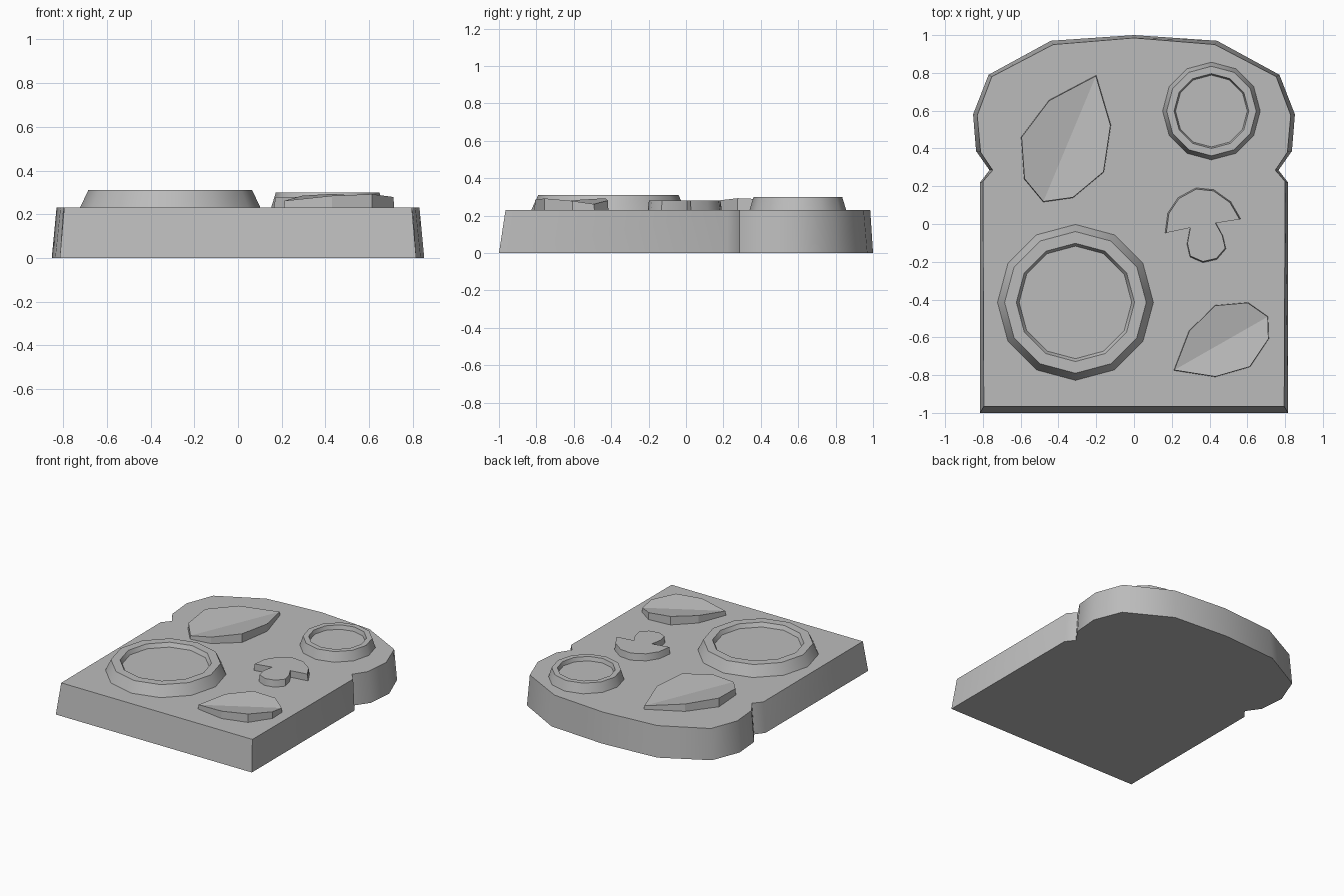
import bpy
import math
from mathutils import Vector

if "Cube" in bpy.data.objects:
    bpy.data.objects.remove(bpy.data.objects["Cube"], do_unlink=True)

grey = bpy.data.materials.new("plain grey")
grey.use_nodes = True
grey.diffuse_color = (0.5, 0.5, 0.5, 1)
grey.node_tree.nodes["Principled BSDF"].inputs["Base Color"].default_value = grey.diffuse_color

SURFACE = 0.23   # height of the slice's upper face
SEAT = 0.225     # toppings start slightly sunk into it


def add_object(name, verts, faces, smooth=True):
    mesh = bpy.data.meshes.new(name)
    mesh.from_pydata(verts, [], faces)
    mesh.materials.append(grey)
    obj = bpy.data.objects.new(name, mesh)
    bpy.context.collection.objects.link(obj)
    if smooth:
        bpy.ops.object.select_all(action="DESELECT")
        obj.select_set(True)
        bpy.context.view_layer.objects.active = obj
        bpy.ops.object.shade_smooth_by_angle(angle=math.radians(46))
    return obj


def loft(name, loops, smooth=True, caps=None):
    """Join equal counter-clockwise loops with quads, and cap both ends."""
    n = len(loops[0])
    verts = [v for loop in loops for v in loop]
    faces = [(k * n + i, k * n + (i + 1) % n, (k + 1) * n + (i + 1) % n, (k + 1) * n + i)
             for k in range(len(loops) - 1) for i in range(n)]
    last = (len(loops) - 1) * n
    faces.append(tuple(reversed(range(n))))
    for cap in caps or [range(n)]:
        faces.append(tuple(last + i for i in cap))
    return add_object(name, verts, faces, smooth)


def scaled(points, factor):
    centre = sum((Vector(p) for p in points), Vector((0, 0))) / len(points)
    return [centre + (Vector(p) - centre) * factor for p in points]


def level(points, z):
    return [(p[0], p[1], z) for p in points]


def mirrored(half):
    """Complete an outline from its right half, listed front to back centre."""
    return half + [(-x, y) for x, y in reversed(half[:-1])]


# Bread slice: tapered block with a domed crust and side notches
base = mirrored([(.815, -1), (.815, .22), (.765, .285), (.836, .386),
                 (.852, .58), (.77, .79), (.44, .97), (0, 1)])
top = mirrored([(.795, -.965), (.80, .225), (.748, .285), (.812, .38),
                (.83, .575), (.753, .78), (.428, .95), (0, .985)])
loft("bread_slice", [level(base, 0), level(top, SURFACE)])


# Round slices: twelve-sided tapered rings with a sunken middle
def round_slice(name, x, y, rings):
    loops = []
    for radius, z in rings:
        angles = [math.tau * i / 12 for i in range(12)]
        loops.append([(x + radius * math.cos(a), y + radius * math.sin(a), z) for a in angles])
    loft(name, loops)


round_slice("large_round_slice", -.31, -.415,
            [(.415, SEAT), (.375, .31), (.313, .31), (.298, .28)])
round_slice("small_round_slice", .41, .598,
            [(.26, SEAT), (.237, .30), (.198, .30), (.19, .27)])


# Leaves: eight-sided prisms whose top folds down along the midrib
def leaf(name, outline, fold_end, rib_z):
    upper = scaled(outline, .988)
    start = upper[0]
    rib = (upper[fold_end] - start).normalized()
    tops = [(p.x, p.y, rib_z + .165 * abs(rib.cross(p - start))) for p in upper]
    n = len(outline)
    halves = [range(fold_end + 1), [*range(fold_end, n), 0]]
    loft(name, [level(outline, SEAT), tops], smooth=False, caps=halves)


leaf("back_leaf", [(-.2, .788), (-.45, .656), (-.598, .46), (-.582, .238),
                   (-.481, .116), (-.323, .138), (-.159, .275), (-.122, .524)], 4, .255)
leaf("front_leaf", [(.21, -.775), (.43, -.81), (.614, -.757), (.714, -.608),
                    (.71, -.49), (.603, -.415), (.43, -.43), (.291, -.565)], 4, .262)

# Mushroom slice: half-round cap on a rounded stem
mushroom = [(.164, -.048), (.296, -.02), (.28, -.106), (.296, -.175), (.365, -.205),
            (.439, -.188), (.487, -.132), (.471, -.063), (.434, .005), (.566, .026),
            (.513, .118), (.423, .182), (.328, .192), (.233, .14), (.178, .058)]
loft("mushroom_slice", [level(mushroom, SEAT), level(scaled(mushroom, .965), .28)])
